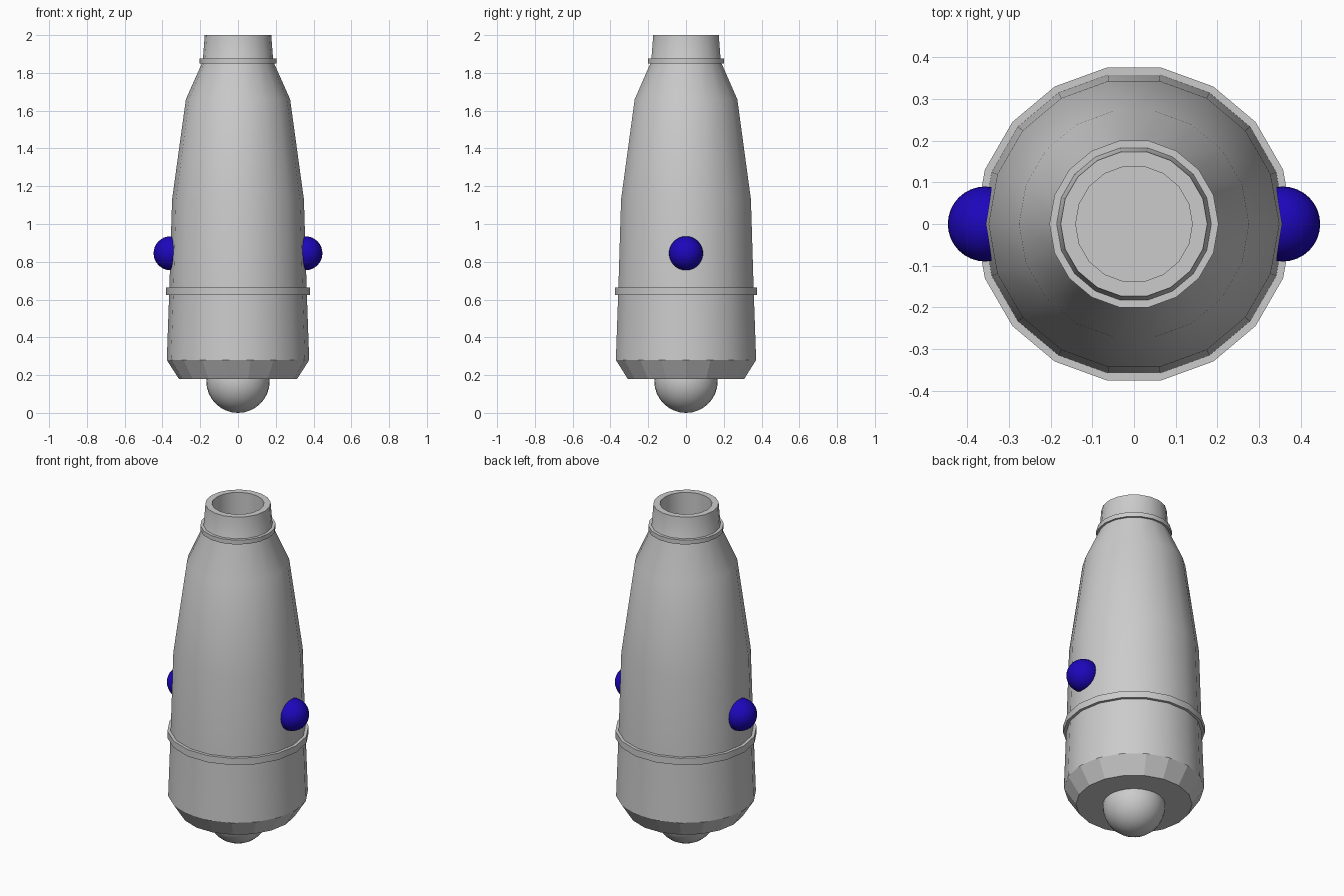
import bpy, bmesh
from math import cos, sin, radians, tau

if "Cube" in bpy.data.objects:
    bpy.data.objects.remove(bpy.data.objects["Cube"])

SIDES = 18


def finish(bm, name, flat_below=None):
    """Turn a bmesh into a smooth-by-angle object, optionally leaving low faces flat."""
    bmesh.ops.recalc_face_normals(bm, faces=bm.faces)
    for e in bm.edges:
        e.smooth = not e.is_manifold or e.calc_face_angle() < radians(30)
    for f in bm.faces:
        f.smooth = flat_below is None or f.calc_center_median().z > flat_below
    me = bpy.data.meshes.new(name)
    bm.to_mesh(me)
    bm.free()
    ob = bpy.data.objects.new(name, me)
    bpy.context.collection.objects.link(ob)
    return ob


def lathe(name, profile, closed=False, flat_below=None):
    """Spin (radius, z) points round z; an open profile gets end caps."""
    bm = bmesh.new()
    rings = [[bm.verts.new((r * cos(tau * i / SIDES), r * sin(tau * i / SIDES), z))
              for i in range(SIDES)] for r, z in profile]
    pairs = list(zip(rings, rings[1:]))
    if closed:
        pairs.append((rings[-1], rings[0]))
    else:
        bm.faces.new(rings[0])
        bm.faces.new(rings[-1])
    for a, b in pairs:
        for i in range(SIDES):
            j = (i + 1) % SIDES
            bm.faces.new((a[i], a[j], b[j], b[i]))
    return finish(bm, name, flat_below)


def ball(name, radius, location):
    bm = bmesh.new()
    bmesh.ops.create_uvsphere(bm, u_segments=32, v_segments=16, radius=radius)
    ob = finish(bm, name)
    ob.location = location
    return ob


# Tapered body with faceted chamfer, shoulder, and hollow neck
lathe("body", [(0.313, 0.18), (0.377, 0.28), (0.364, 0.645), (0.349, 1.13),
               (0.276, 1.66), (0.187, 1.86), (0.176, 2.0),
               (0.14, 2.0), (0.14, 1.82)], flat_below=0.27)

# Raised bands around the waist and the neck
lathe("waist_band", [(0.35, 0.625), (0.381, 0.625), (0.381, 0.665), (0.35, 0.665)], closed=True)
lathe("neck_band", [(0.17, 1.85), (0.203, 1.85), (0.203, 1.876), (0.17, 1.876)], closed=True)

# Rounded bottom ball
ball("bottom_ball", 0.168, (0, 0, 0.168))

# Blue side knobs
blue = bpy.data.materials.new("blue")
blue.diffuse_color = (0.012, 0.002, 0.5, 1)
blue.use_nodes = True
blue.node_tree.nodes["Principled BSDF"].inputs["Base Color"].default_value = blue.diffuse_color
for side, x in (("left", -0.357), ("right", 0.357)):
    knob = ball(side + "_knob", 0.09, (x, 0, 0.845))
    knob.data.materials.append(blue)
